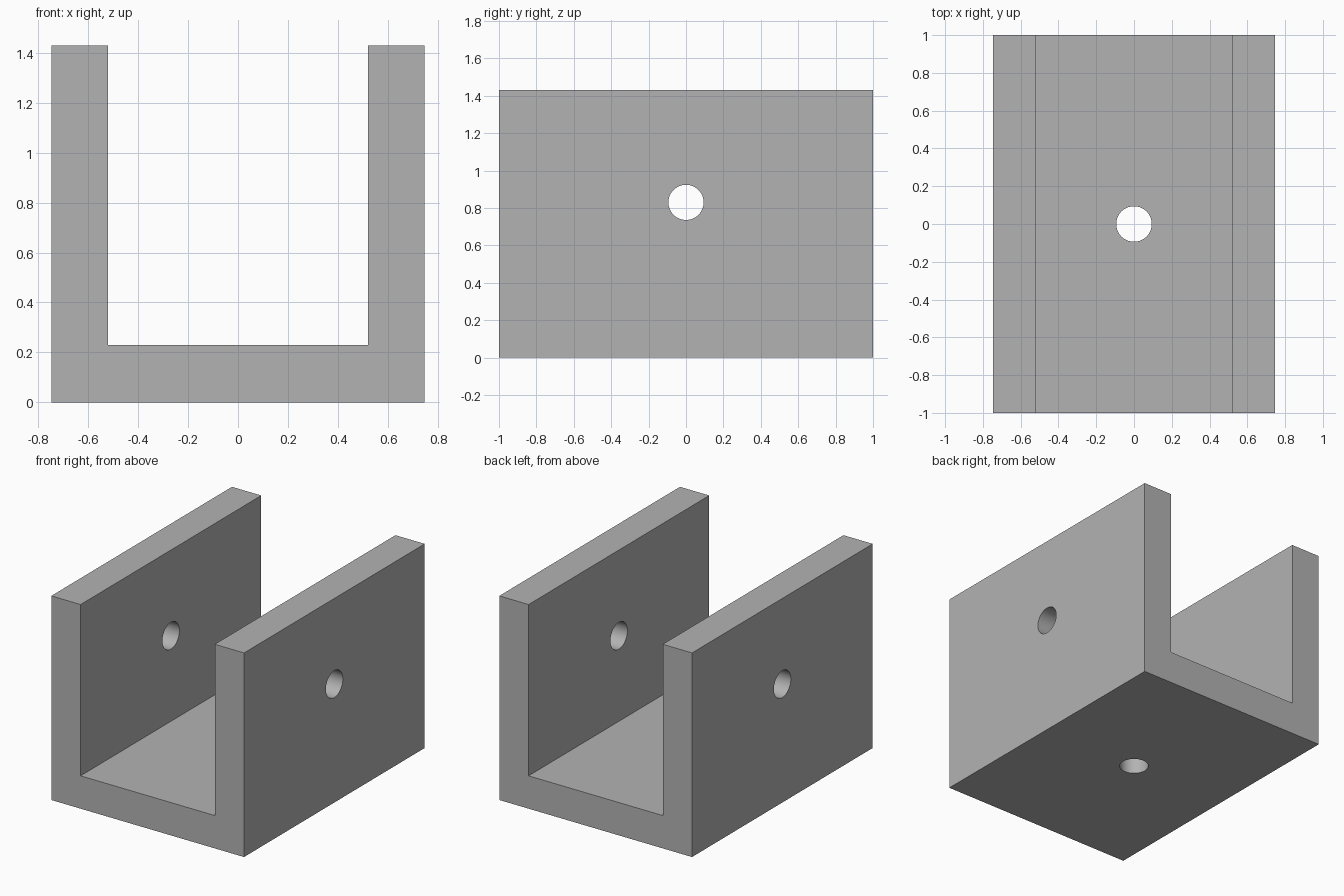
import bpy, bmesh, math

cube = bpy.data.objects.get("Cube")
if cube:
    bpy.data.objects.remove(cube, do_unlink=True)

HALF_W, INNER, FLOOR, HEIGHT, LENGTH = 0.747, 0.52, 0.23, 1.43, 2.0
HOLE_R, HOLE_Z = 0.094, 0.83

grey = bpy.data.materials.new("plain grey")
grey.use_nodes = True
colour = (0.45, 0.45, 0.45, 1)
grey.diffuse_color = colour
grey.node_tree.nodes["Principled BSDF"].inputs["Base Color"].default_value = colour

# U-shaped channel, extruded front to back
half = [(HALF_W, 0), (HALF_W, HEIGHT), (INNER, HEIGHT), (INNER, FLOOR)]
profile = half + [(-x, z) for x, z in reversed(half)]
bm = bmesh.new()
face = bm.faces.new([bm.verts.new((x, -LENGTH / 2, z)) for x, z in profile])
ext = bmesh.ops.extrude_face_region(bm, geom=[face])
moved = [v for v in ext["geom"] if isinstance(v, bmesh.types.BMVert)]
bmesh.ops.translate(bm, verts=moved, vec=(0, LENGTH, 0))
bmesh.ops.recalc_face_normals(bm, faces=bm.faces)
mesh = bpy.data.meshes.new("u_channel")
bm.to_mesh(mesh)
bm.free()
mesh.materials.append(grey)
channel = bpy.data.objects.new("u_channel", mesh)
bpy.context.collection.objects.link(channel)


def drill(name, location, rotation, depth):
    """Cut a round hole through the channel."""
    bpy.ops.mesh.primitive_cylinder_add(vertices=64, radius=HOLE_R, depth=depth,
                                        location=location, rotation=rotation)
    cutter = bpy.context.object
    cutter.name = name
    cutter.data.materials.append(grey)
    bpy.context.view_layer.objects.active = channel
    mod = channel.modifiers.new(name, "BOOLEAN")
    mod.operation, mod.solver, mod.object = "DIFFERENCE", "EXACT", cutter
    bpy.ops.object.modifier_apply(modifier=mod.name)
    bpy.data.objects.remove(cutter, do_unlink=True)


# Holes through both walls and through the floor
drill("wall_hole", (0, 0, HOLE_Z), (0, math.pi / 2, 0), 2)
drill("floor_hole", (0, 0, FLOOR / 2), (0, 0, 0), 2 * FLOOR)

# Smooth the bores, keep the edges sharp
bpy.ops.object.select_all(action="DESELECT")
channel.select_set(True)
bpy.context.view_layer.objects.active = channel
bpy.ops.object.shade_smooth_by_angle(angle=math.radians(30))
